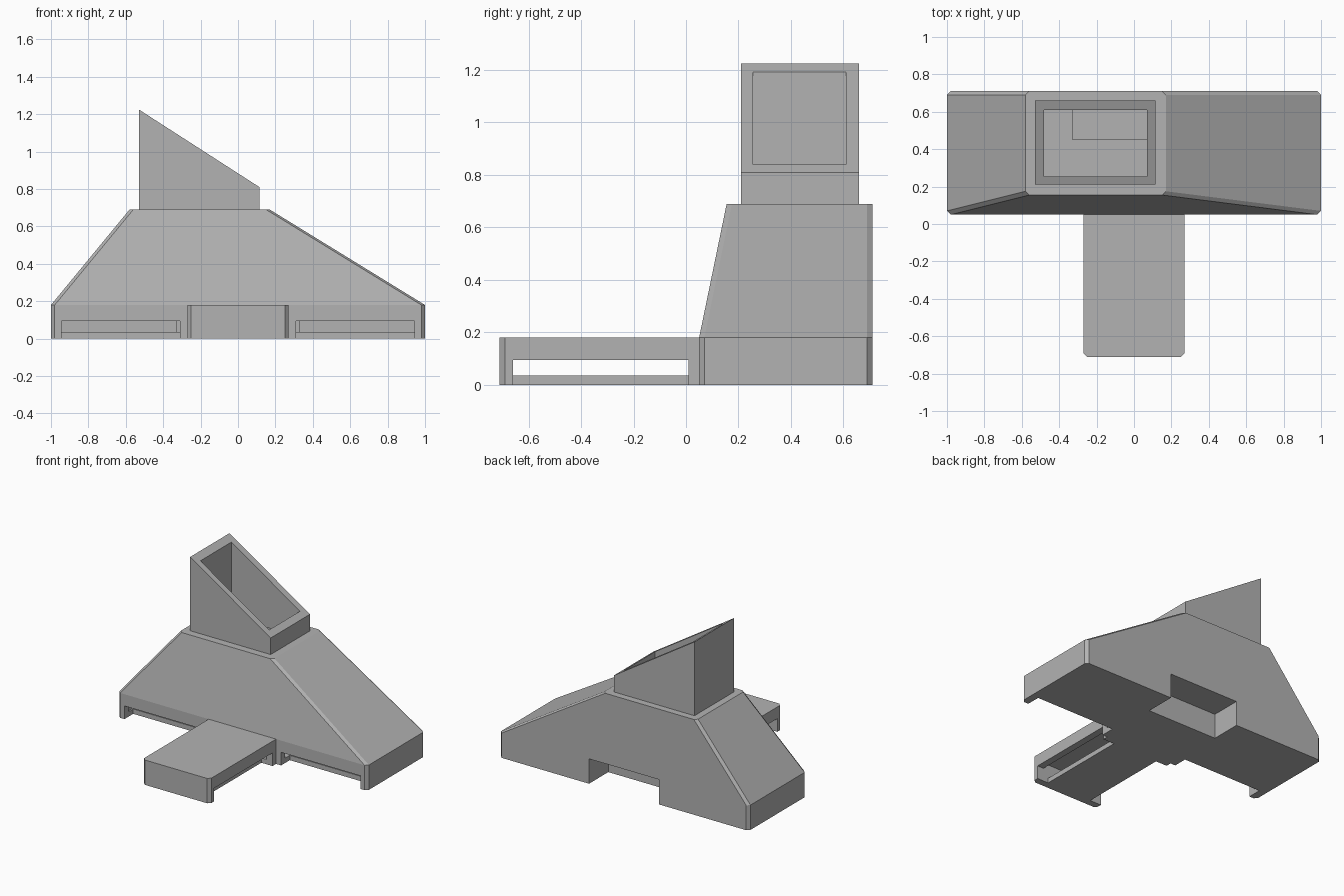
import bpy
import bmesh

if "Cube" in bpy.data.objects:
    bpy.data.objects.remove(bpy.data.objects["Cube"], do_unlink=True)

grey = bpy.data.materials.new("plain_grey")
grey.use_nodes = True
GREY = (0.45, 0.45, 0.45, 1)
grey.diffuse_color = GREY
grey.node_tree.nodes["Principled BSDF"].inputs["Base Color"].default_value = GREY


def loft(name, rings):
    """Closed solid through a stack of matching point rings."""
    bm = bmesh.new()
    loops = [[bm.verts.new(p) for p in ring] for ring in rings]
    count = len(loops[0])
    for low, high in zip(loops, loops[1:]):
        for i in range(count):
            j = (i + 1) % count
            bm.faces.new((low[i], low[j], high[j], high[i]))
    bm.faces.new(loops[0][::-1])
    bm.faces.new(loops[-1])
    bmesh.ops.recalc_face_normals(bm, faces=bm.faces)
    mesh = bpy.data.meshes.new(name)
    bm.to_mesh(mesh)
    bm.free()
    mesh.materials.append(grey)
    obj = bpy.data.objects.new(name, mesh)
    bpy.context.collection.objects.link(obj)
    return obj


def rect(x0, x1, y0, y1, z):
    return [(x0, y0, z), (x1, y0, z), (x1, y1, z), (x0, y1, z)]


def chamfered(x0, x1, y0, y1, z, c=0.02):
    return [(x0 + c, y0, z), (x1 - c, y0, z), (x1, y0 + c, z), (x1, y1 - c, z),
            (x1 - c, y1, z), (x0 + c, y1, z), (x0, y1 - c, z), (x0, y0 + c, z)]


def box(name, x0, x1, y0, y1, z0, z1):
    return loft(name, [rect(x0, x1, y0, y1, z0), rect(x0, x1, y0, y1, z1)])


def combine(target, other, operation="DIFFERENCE", keep=False):
    """Apply a boolean and drop the helper unless it is needed again."""
    other.hide_render = True
    mod = target.modifiers.new("cut", "BOOLEAN")
    mod.operation = operation
    mod.solver = "EXACT"
    mod.object = other
    bpy.context.view_layer.objects.active = target
    bpy.ops.object.modifier_apply(modifier=mod.name)
    if not keep:
        bpy.data.objects.remove(other, do_unlink=True)


# Hood with a flat back and chamfered upright edges
hood = loft("hood", [chamfered(-1, 1, 0.05, 0.71, 0),
                     chamfered(-1, 1, 0.05, 0.71, 0.18),
                     chamfered(-0.58, 0.17, 0.155, 0.71, 0.69)])

# Flat tongue reaching forward
tongue = loft("tongue", [
    [(-0.25, -0.71, z), (0.25, -0.71, z), (0.27, -0.69, z),
     (0.27, 0.12, z), (-0.27, 0.12, z), (-0.27, -0.69, z)] for z in (0, 0.18)])
combine(hood, tongue, "UNION")

# Hollow inside
combine(hood, loft("hood_cavity", [rect(-0.955, 0.955, 0.095, 0.665, 0.035),
                                   rect(-0.955, 0.955, 0.095, 0.665, 0.165),
                                   rect(-0.555, 0.145, 0.195, 0.665, 0.65)]))
combine(hood, box("tongue_cavity", -0.22, 0.22, -0.66, 0.2, 0.035, 0.135))

# Slots along the hood front and the tongue sides
for side in (-1, 1):
    combine(hood, box("front_slot", *sorted((side * 0.31, side * 0.945)),
                      0, 0.15, -0.1, 0.095))
    combine(hood, box("tongue_slot", *sorted((side * 0.18, side * 0.3)),
                      -0.66, 0.01, -0.1, 0.095))

# Walled notch at the bottom of the back
combine(hood, box("notch_wall", -0.33, 0.33, 0.45, 0.69, 0.01, 0.22), "UNION")
combine(hood, box("notch", -0.28, 0.28, 0.49, 0.8, -0.1, 0.18))

# Slant-cut chimney, open down into the hood
foot = rect(-0.53, 0.115, 0.21, 0.66, 0.69)
chimney = loft("chimney", [foot, [(x, y, 1.225 if x < 0 else 0.81)
                                  for x, y, z in foot]])
duct = box("duct_cutter", -0.48, 0.07, 0.255, 0.61, 0.5, 1.5)
combine(hood, duct, keep=True)
combine(chimney, duct)
